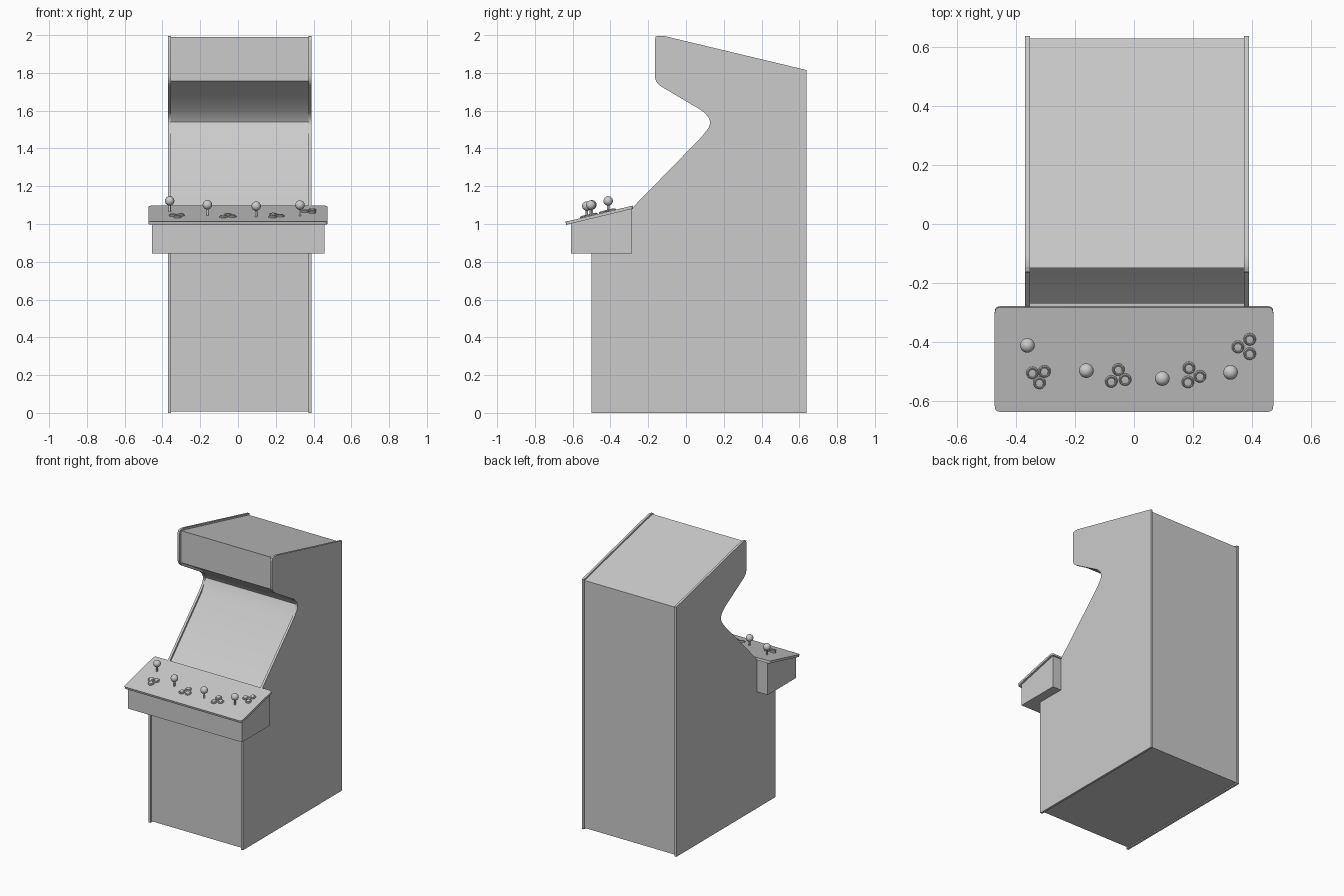
import bpy, bmesh, math
from mathutils import Vector, Matrix

if "Cube" in bpy.data.objects:
    bpy.data.objects.remove(bpy.data.objects["Cube"])

grey = bpy.data.materials.new("light_grey")
grey.diffuse_color = (0.6, 0.6, 0.6, 1)
grey.use_nodes = True
grey.node_tree.nodes["Principled BSDF"].inputs["Base Color"].default_value = grey.diffuse_color

SLOPE = 0.24                                   # tilt of the control deck
TILT = Matrix.Rotation(math.atan(SLOPE), 4, 'X')


def deck_z(y):
    return 1.012 + (y + 0.638) * SLOPE


def finish(name, bm, loc=(0, 0, 0)):
    bmesh.ops.recalc_face_normals(bm, faces=bm.faces)
    me = bpy.data.meshes.new(name)
    bm.to_mesh(me)
    bm.free()
    me.materials.append(grey)
    ob = bpy.data.objects.new(name, me)
    ob.location = loc
    bpy.context.collection.objects.link(ob)
    bpy.ops.object.select_all(action='DESELECT')
    ob.select_set(True)
    bpy.context.view_layer.objects.active = ob
    bpy.ops.object.shade_smooth_by_angle(angle=math.radians(35))
    return ob


def prism(name, pts, vec):
    """Extrude a closed polygon of 3D points along a vector."""
    bm = bmesh.new()
    face = bm.faces.new([bm.verts.new(p) for p in pts])
    ext = bmesh.ops.extrude_face_region(bm, geom=[face])
    verts = [v for v in ext['geom'] if isinstance(v, bmesh.types.BMVert)]
    bmesh.ops.translate(bm, verts=verts, vec=vec)
    return finish(name, bm)


def rounded(pts, steps=5):
    """Round (a, b, radius) corners with quadratic curves."""
    out = []
    for i, (a, b, r) in enumerate(pts):
        p = Vector((a, b))
        if r == 0:
            out.append(p)
            continue
        q = Vector(pts[i - 1][:2])
        n = Vector(pts[(i + 1) % len(pts)][:2])
        s, e = p + (q - p).normalized() * r, p + (n - p).normalized() * r
        for k in range(steps + 1):
            t = k / steps
            out.append(s * (1 - t) ** 2 + p * 2 * t * (1 - t) + e * t * t)
    return out


def lathe(name, profile, loc, segs=20, tilt=False):
    bm = bmesh.new()
    vs = [bm.verts.new((r, 0, z)) for r, z in profile]
    es = [bm.edges.new(p) for p in zip(vs, vs[1:])]
    bmesh.ops.spin(bm, geom=vs + es, axis=(0, 0, 1), cent=(0, 0, 0),
                   steps=segs, angle=math.tau)
    bmesh.ops.remove_doubles(bm, verts=bm.verts, dist=1e-5)
    if tilt:
        bm.transform(TILT)
    return finish(name, bm, loc)


# Side panels
side = rounded([(-0.5, 0, 0), (0.638, 0, 0), (0.638, 1.815, 0),
                (-0.135, 2.0, 0.03), (-0.165, 1.99, 0.02),
                (-0.165, 1.748, 0.04), (0.09, 1.597, 0.02),
                (0.145, 1.54, 0.055), (0.08, 1.458, 0.03),
                (-0.285, 1.085, 0), (-0.285, 0.87, 0), (-0.5, 0.87, 0)])
for name, x in (("left_side_panel", -0.37), ("right_side_panel", 0.374)):
    prism(name, [(x, p.x, p.y) for p in side], (0.016, 0, 0))

# Inner body: kick plate, screen, speaker panel, marquee, roof, back and floor
core = [(-0.487, 0.008), (0.63, 0.008), (0.63, 1.806), (-0.15, 1.99),
        (-0.15, 1.757), (0.1, 1.607), (0.135, 1.54), (0.09, 1.45),
        (-0.27, 1.08), (-0.27, 0.87), (-0.487, 0.87)]
prism("cabinet_body", [(-0.355, y, z) for y, z in core], (0.73, 0, 0))

# Control box below the deck
box = [(-0.61, 0.845), (-0.287, 0.845),
       (-0.287, deck_z(-0.287) - 0.012), (-0.61, deck_z(-0.61) - 0.012)]
prism("control_box", [(-0.456, y, z) for y, z in box], (0.915, 0, 0))

# Sloped control deck with rounded corners
deck = rounded([(-0.473, -0.638, 0.02), (0.473, -0.638, 0.02),
                (0.473, -0.283, 0.02), (-0.473, -0.283, 0.02)])
prism("control_deck", [(p.x, p.y, deck_z(p.y)) for p in deck], (0, 0.004, -0.016))

# Joysticks: shaft and ball in one turned profile
ball = [(0.025 * math.sin(a), 0.056 - 0.025 * math.cos(a))
        for a in (math.pi * (0.1 + 0.9 * k / 10) for k in range(10))]
stick = [(0.006, -0.004)] + [(0.006, 0.031)] + ball + [(0, 0.081)]
for i, (x, y) in enumerate([(-0.362, -0.412), (-0.162, -0.498),
                            (0.096, -0.525), (0.328, -0.504)]):
    lathe(f"joystick_{i + 1}", stick, (x, y, deck_z(y)))

# Buttons: raised rim with a plunger
button = [(0.021, -0.002), (0.021, 0.004), (0.018, 0.008), (0.015, 0.008),
          (0.014, 0.003), (0.013, 0.003), (0.013, 0.009), (0, 0.01)]
for i, (x, y) in enumerate([(-0.345, -0.505), (-0.304, -0.5), (-0.321, -0.539),
                            (-0.053, -0.494), (-0.077, -0.534), (-0.03, -0.528),
                            (0.187, -0.488), (0.183, -0.536), (0.224, -0.517),
                            (0.393, -0.391), (0.353, -0.417), (0.393, -0.44)]):
    lathe(f"button_{i + 1}", button, (x, y, deck_z(y)), tilt=True)
